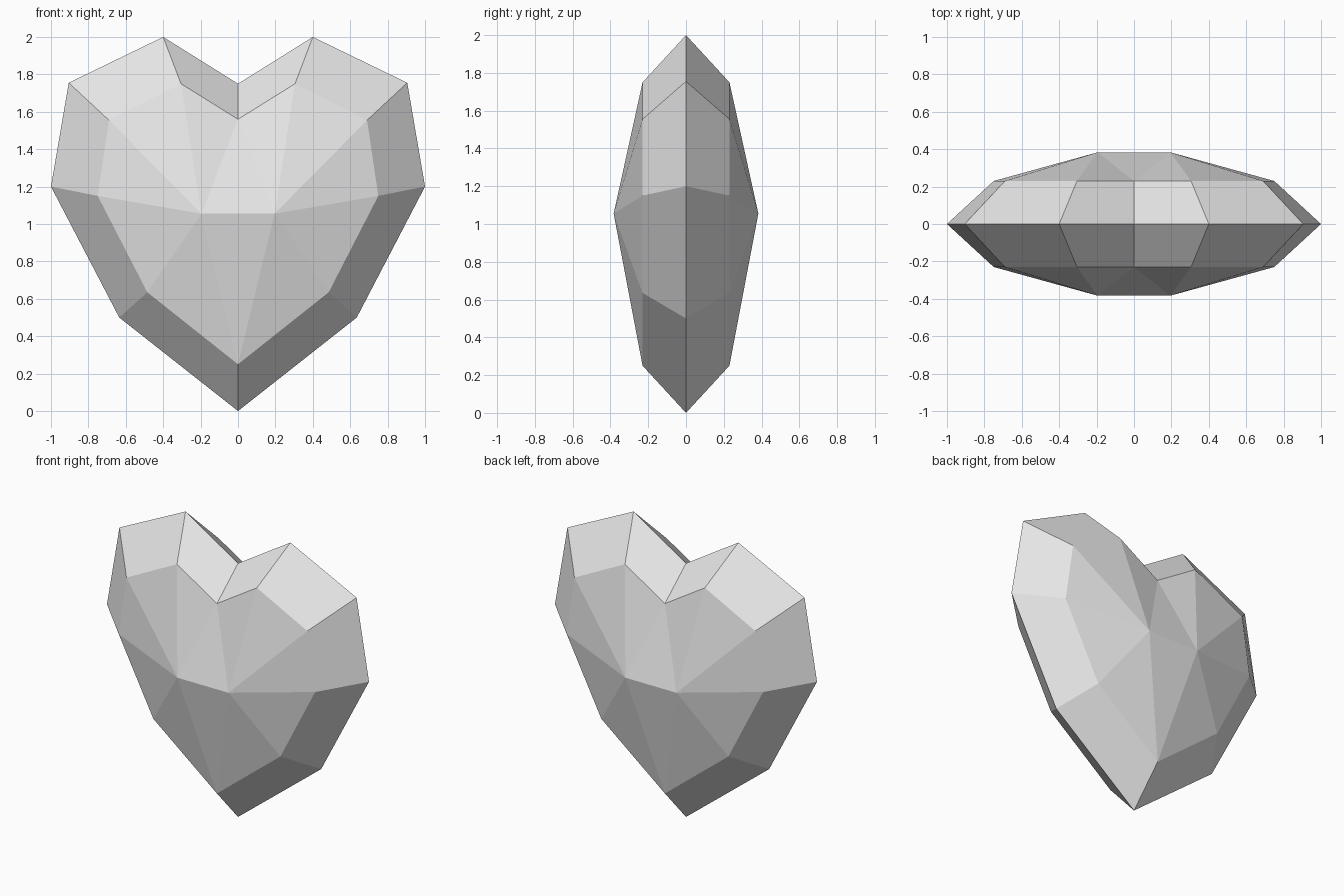
import bpy
import bmesh

default = bpy.data.objects.get("Cube")
if default:
    bpy.data.objects.remove(default, do_unlink=True)

# Half outlines (x, z), running from the bottom point round to the top notch
RIM = [(0, 0), (0.635, 0.5), (1, 1.2), (0.905, 1.755), (0.4, 2), (0, 1.75)]
BEVEL = [(0, 0.25), (0.485, 0.635), (0.75, 1.15), (0.69, 1.555), (0.305, 1.75), (0, 1.56)]
BEVEL_DEPTH, PEAK_DEPTH = 0.23, 0.383
PEAK_X, PEAK_Z = 0.195, 1.055

# Material
grey = bpy.data.materials.new("light_grey")
grey.use_nodes = True
colour = (0.8, 0.8, 0.8, 1)
grey.diffuse_color = colour
grey.node_tree.nodes["Principled BSDF"].inputs["Base Color"].default_value = colour

# Front quarter of the faceted heart
bm = bmesh.new()
rim = [bm.verts.new((x, 0, z)) for x, z in RIM]
bevel = [bm.verts.new((x, -BEVEL_DEPTH, z)) for x, z in BEVEL]
peak = bm.verts.new((PEAK_X, -PEAK_DEPTH, PEAK_Z))
middle = bm.verts.new((0, -PEAK_DEPTH, PEAK_Z))
for i in range(len(rim) - 1):
    bm.faces.new((rim[i], rim[i + 1], bevel[i + 1], bevel[i]))
    bm.faces.new((bevel[i], bevel[i + 1], peak))
bm.faces.new((bevel[0], peak, middle))
bm.faces.new((middle, peak, bevel[-1]))

mesh = bpy.data.meshes.new("heart_gem")
bm.to_mesh(mesh)
bm.free()
mesh.materials.append(grey)

# Mirror left to right and front to back
heart = bpy.data.objects.new("heart_gem", mesh)
bpy.context.collection.objects.link(heart)
mirror = heart.modifiers.new("mirror_sides", "MIRROR")
mirror.use_axis = (True, True, False)
mirror.use_clip = True
mirror.merge_threshold = 0.0005
